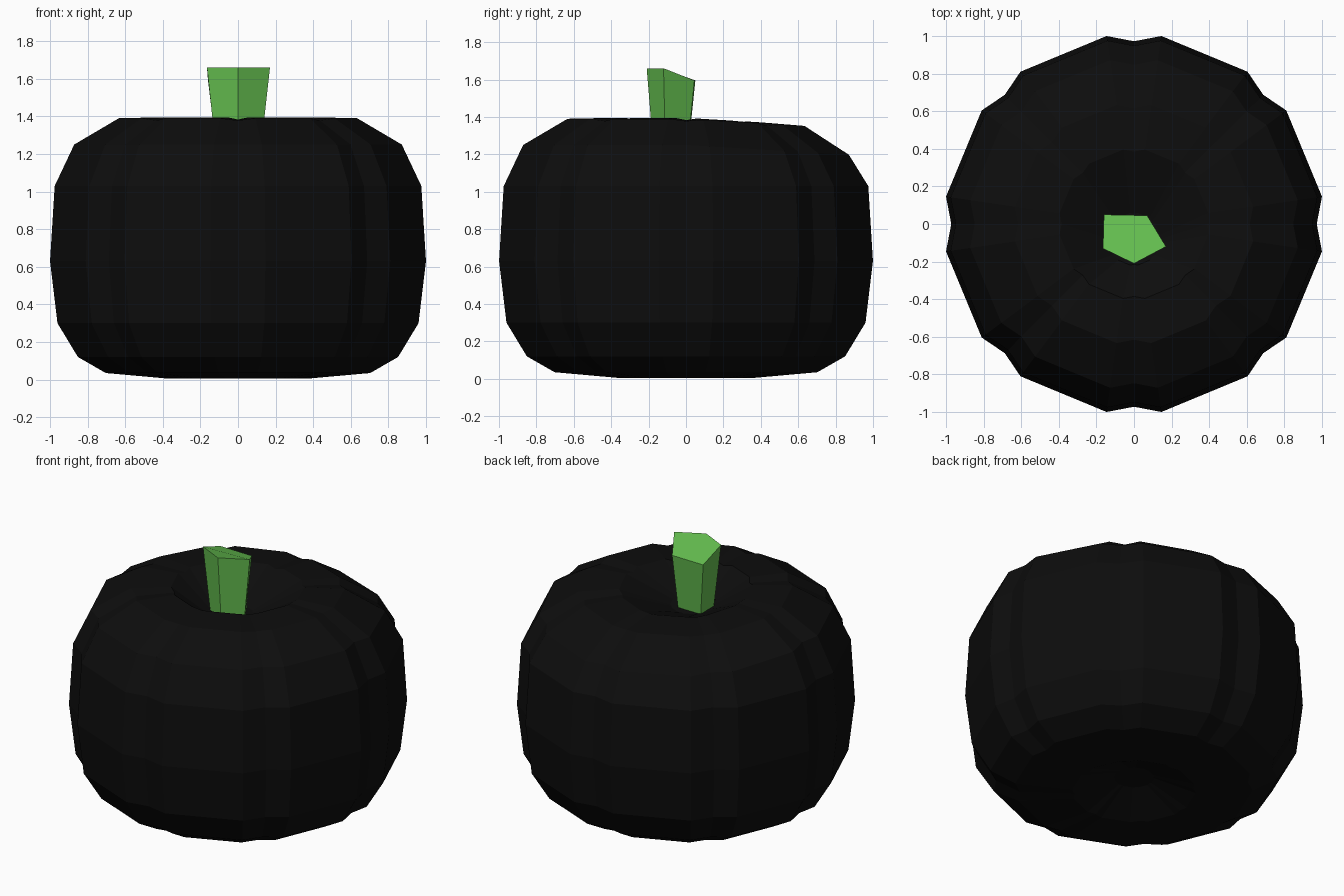
import bpy, bmesh
from math import sin, cos, radians

if "Cube" in bpy.data.objects:
    bpy.data.objects.remove(bpy.data.objects["Cube"])


def material(name, rgb):
    m = bpy.data.materials.new(name)
    m.diffuse_color = (*rgb, 1)
    m.use_nodes = True
    m.node_tree.nodes["Principled BSDF"].inputs["Base Color"].default_value = m.diffuse_color
    return m


def add_object(name, bm, mat):
    bmesh.ops.recalc_face_normals(bm, faces=bm.faces[:])
    me = bpy.data.meshes.new(name)
    bm.to_mesh(me)
    bm.free()
    me.materials.append(mat)
    ob = bpy.data.objects.new(name, me)
    bpy.context.collection.objects.link(ob)
    return ob


def bridge(bm, a, b):
    n = len(a)
    for i in range(n):
        j = (i + 1) % n
        bm.faces.new((a[i], a[j], b[j], b[i]))


black = material("black skin", (0.004, 0.004, 0.004))
green = material("green stem", (0.13, 0.52, 0.08))

# Pumpkin body: eight flat lobes separated by shallow grooves
profile = [(0.12, 0.10), (0.37, 0.005), (0.71, 0.035), (0.86, 0.12),
           (0.97, 0.30), (1.01, 0.63), (0.985, 1.03), (0.88, 1.25),
           (0.64, 1.39), (0.40, 1.395), (0.14, 1.25)]
bm = bmesh.new()
rings = []
for r, z in profile:
    ring = []
    for lobe in range(8):
        for offset, depth in ((-8.3, 1.0), (0, 0.962), (8.3, 1.0)):
            a = radians(lobe * 45 + offset)
            x, y = r * depth * cos(a), r * depth * sin(a)
            # the crown slopes down a little towards the back
            drop = 0.06 * max(y, 0) if z > 1.2 else 0
            cy = -0.08 if r < 0.2 and z > 1 else 0
            inset = 0.012 if offset == 0 and 1.3 < z else 0
            ring.append(bm.verts.new((x, y + cy, z - drop - inset)))
    rings.append(ring)
for a, b in zip(rings, rings[1:]):
    bridge(bm, a, b)
bm.faces.new(rings[0])
bm.faces.new(rings[-1])
add_object("pumpkin_body", bm, black)

# Stem: five-sided, flaring upwards, with a slanted cut top
section = [(-0.16, 0.05, 1.595), (-0.165, -0.13, 1.66), (0, -0.21, 1.66),
           (0.17, -0.12, 1.66), (0.07, 0.045, 1.595)]
bm = bmesh.new()
top = [bm.verts.new(p) for p in section]
base = [bm.verts.new((x * 0.7, -0.085 + (y + 0.085) * 0.7, 1.2))
        for x, y, z in section]
bridge(bm, base, top)
bm.faces.new(top)
bm.faces.new(base)
add_object("stem", bm, green)
